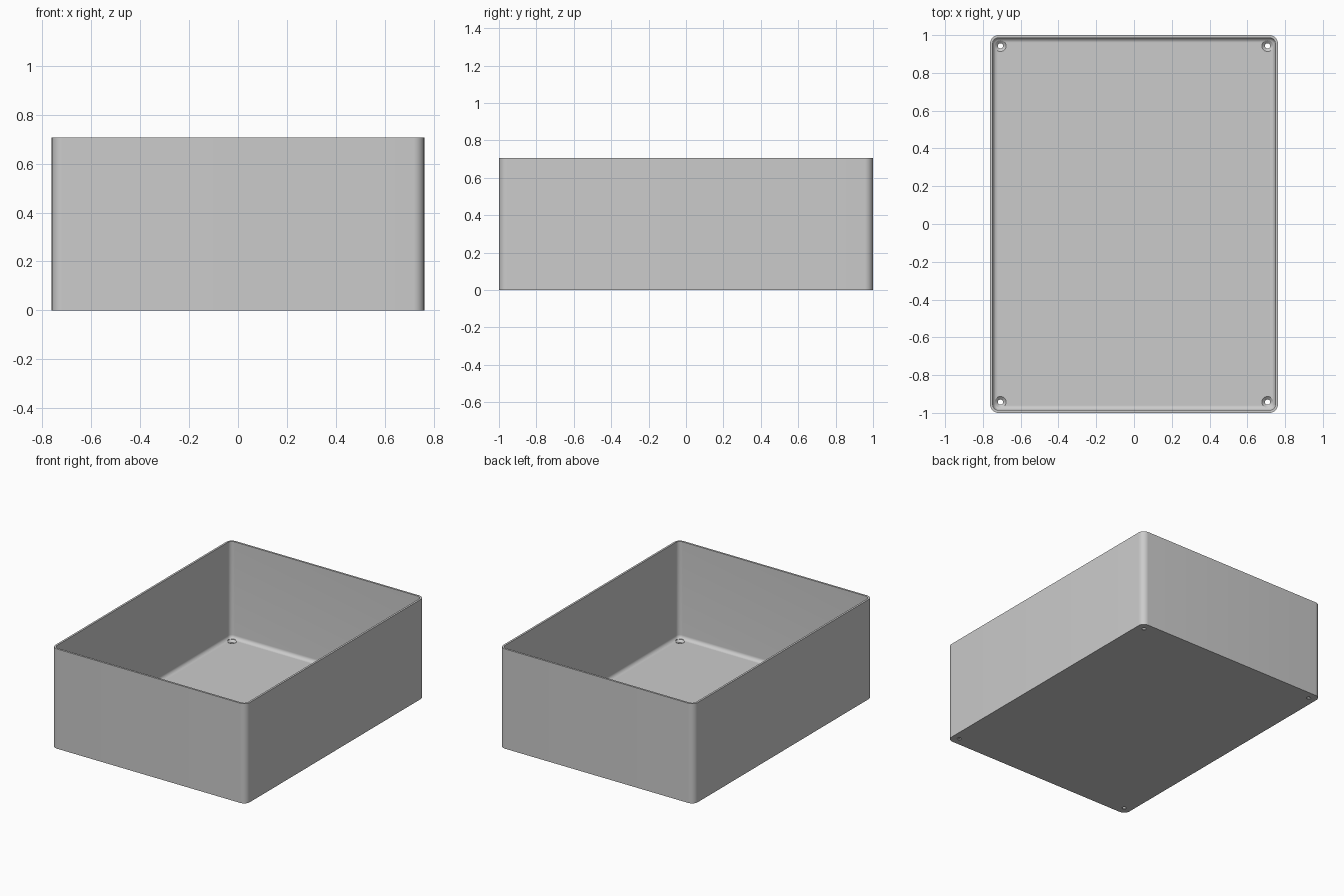
import bpy, bmesh, math

HALF_X, HALF_Y, HEIGHT = 0.762, 1.0, 0.706
WALL, FLOOR, CORNER, FILLET = 0.014, 0.02, 0.045, 0.026

if "Cube" in bpy.data.objects:
    bpy.data.objects.remove(bpy.data.objects["Cube"], do_unlink=True)

grey = bpy.data.materials.new("light grey")
grey.use_nodes = True
grey.diffuse_color = (0.6, 0.6, 0.6, 1)
grey.node_tree.nodes["Principled BSDF"].inputs["Base Color"].default_value = (0.6, 0.6, 0.6, 1)


def rounded_ring(inset, z, steps=10):
    """Rounded rectangle at height z, offset inward from the outer wall."""
    r = CORNER - inset
    points = []
    for k, (sx, sy) in enumerate([(1, 1), (-1, 1), (-1, -1), (1, -1)]):
        for i in range(steps + 1):
            a = math.pi / 2 * (k + i / steps)
            points.append((sx * (HALF_X - CORNER) + r * math.cos(a),
                           sy * (HALF_Y - CORNER) + r * math.sin(a), z))
    return points


def circle_ring(cx, cy, r, z, n=32):
    angles = [2 * math.pi * i / n for i in range(n)]
    return [(cx + r * math.cos(a), cy + r * math.sin(a), z) for a in angles]


def loft(bm, rings):
    """Skin a stack of rings and cap both ends."""
    loops = [[bm.verts.new(p) for p in ring] for ring in rings]
    for a, b in zip(loops, loops[1:]):
        for i in range(len(a)):
            j = (i + 1) % len(a)
            bm.faces.new((a[i], a[j], b[j], b[i]))
    bm.faces.new(loops[0][::-1])
    bm.faces.new(loops[-1])


def make_object(name, stacks):
    bm = bmesh.new()
    for rings in stacks:
        loft(bm, rings)
    bmesh.ops.recalc_face_normals(bm, faces=bm.faces)
    mesh = bpy.data.meshes.new(name)
    bm.to_mesh(mesh)
    bm.free()
    mesh.materials.append(grey)
    obj = bpy.data.objects.new(name, mesh)
    bpy.context.collection.objects.link(obj)
    return obj


# Open box: outer wall, rim, inner wall and filleted floor
section = [(0, 0), (0, HEIGHT), (WALL, HEIGHT)]
for i in range(9):
    a = math.pi / 2 * i / 8
    section.append((WALL + FILLET * (1 - math.cos(a)), FLOOR + FILLET * (1 - math.sin(a))))
box = make_object("open_box", [[rounded_ring(*p) for p in section]])

# Countersunk screw holes in the floor corners
hole_profile = [(0.014, -0.02), (0.014, 0.006), (0.03, FLOOR), (0.03, 0.06)]
holes = make_object("screw_hole_cutter", [
    [circle_ring(sx * 0.707, sy * 0.943, r, z) for r, z in hole_profile]
    for sx in (-1, 1) for sy in (-1, 1)])
holes.hide_render = True

cut = box.modifiers.new("screw_holes", "BOOLEAN")
cut.operation = "DIFFERENCE"
cut.solver = "EXACT"
cut.object = holes
bpy.ops.object.select_all(action="DESELECT")
bpy.context.view_layer.objects.active = box
box.select_set(True)
bpy.ops.object.modifier_apply(modifier=cut.name)
bpy.data.objects.remove(holes, do_unlink=True)

bpy.ops.object.shade_smooth_by_angle(angle=math.radians(30))
